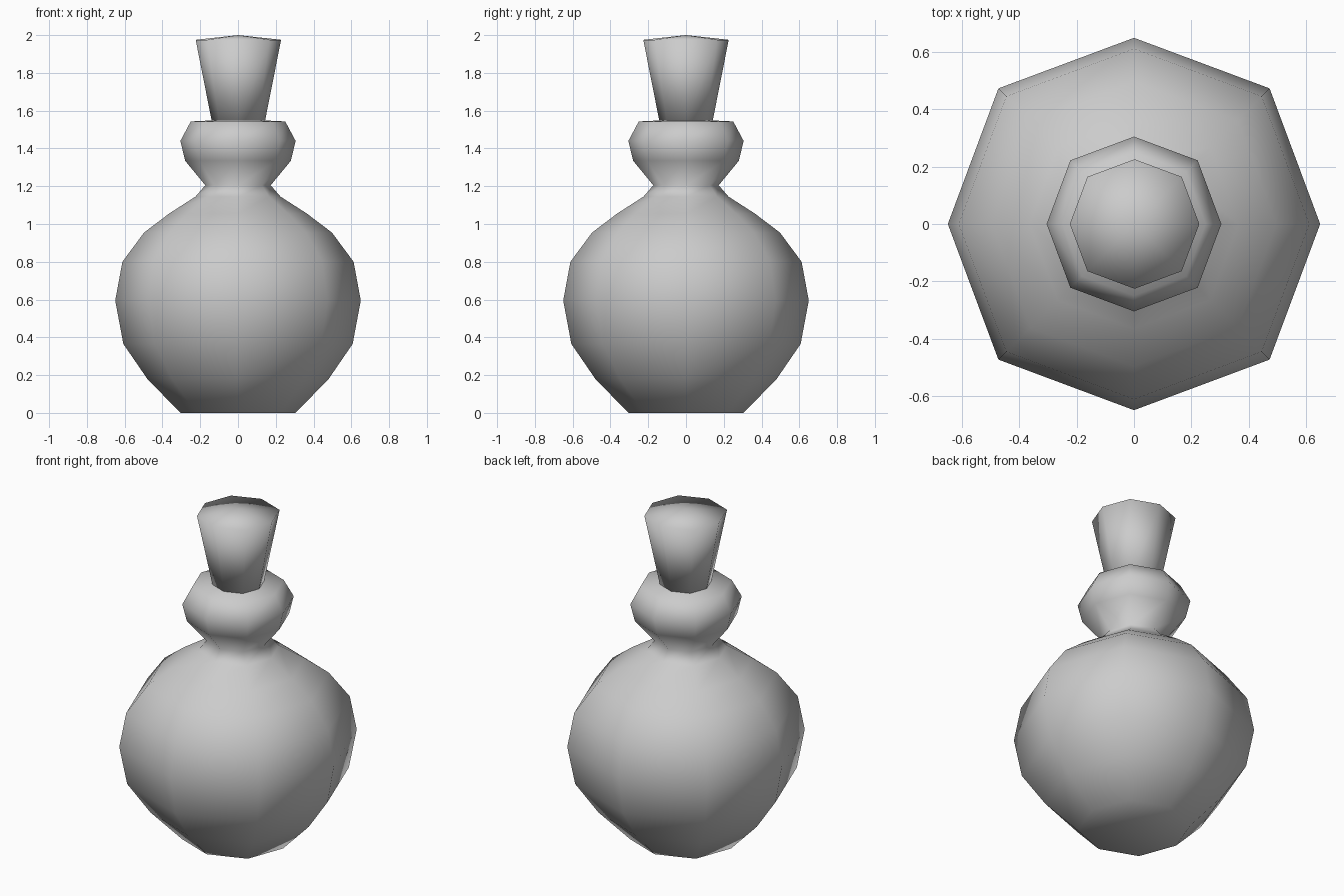
import bpy, bmesh, math

if "Cube" in bpy.data.objects:
    bpy.data.objects.remove(bpy.data.objects["Cube"])

SIDES = 8


def lathe(name, profile, offset=0.0):
    """Spin an (r, z) profile into a smooth eight-sided solid; r = 0 makes a pole."""
    bm = bmesh.new()
    rings = []
    for r, z in profile:
        if r == 0:
            rings.append([bm.verts.new((offset, 0, z))])
            continue
        ring = []
        for i in range(SIDES):
            a = 2 * math.pi * i / SIDES
            k = r * (1.03 if i % 2 else 1.0)  # diagonals bulge slightly
            ring.append(bm.verts.new((offset + k * math.cos(a), k * math.sin(a), z)))
        rings.append(ring)
    for lo, hi in zip(rings, rings[1:]):
        for i in range(SIDES):
            j = (i + 1) % SIDES
            if len(lo) == 1:
                bm.faces.new((lo[0], hi[j], hi[i]))
            elif len(hi) == 1:
                bm.faces.new((lo[i], lo[j], hi[0]))
            else:
                bm.faces.new((lo[i], lo[j], hi[j], hi[i]))
    bmesh.ops.recalc_face_normals(bm, faces=bm.faces)
    for f in bm.faces:
        f.smooth = True
    me = bpy.data.meshes.new(name)
    bm.to_mesh(me)
    bm.free()
    ob = bpy.data.objects.new(name, me)
    bpy.context.collection.objects.link(ob)
    return ob


# Round flask with pinched neck and bulging collar
lathe("flask", [
    (0, 0.0), (0.305, 0.0), (0.48, 0.18), (0.607, 0.365), (0.65, 0.595),
    (0.612, 0.80), (0.497, 0.955), (0.365, 1.055), (0.225, 1.145),
    (0.173, 1.205), (0.28, 1.335), (0.305, 1.44), (0.25, 1.543), (0, 1.555),
])

# Tapered stopper with a slightly domed top
lathe("stopper", [(0, 1.54), (0.14, 1.54), (0.226, 1.975), (0, 2.0)], 0.002)
